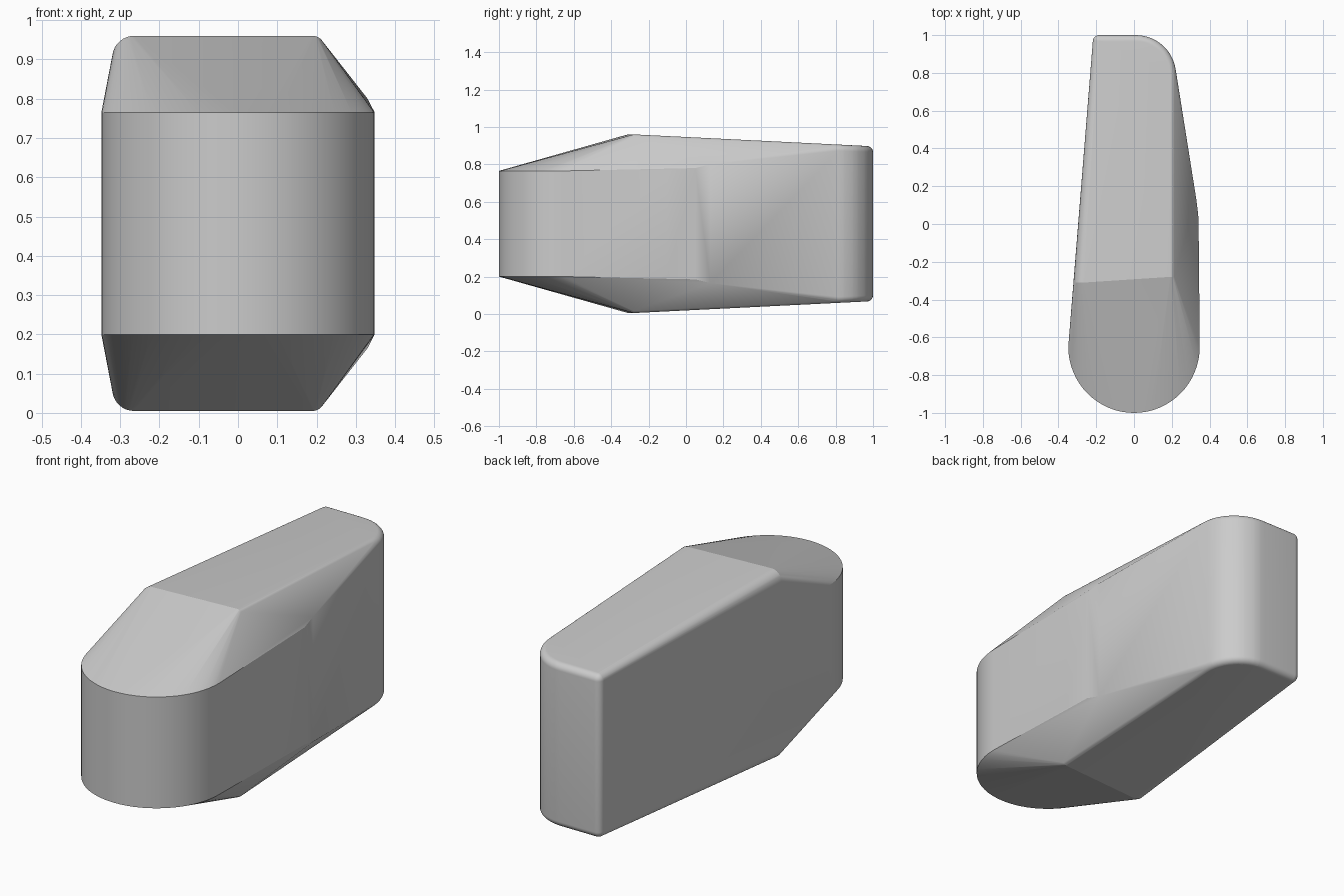
import bpy, bmesh
from math import radians, sin, cos, pi
from mathutils import Vector

cube = bpy.data.objects.get("Cube")
if cube:
    bpy.data.objects.remove(cube, do_unlink=True)

HEIGHT = 0.965
points = []


def add(x, y, z):
    """Add a point and its mirror about the mid height."""
    points.append(Vector((x, y, z)))
    points.append(Vector((x, y, HEIGHT - z)))


def disc(x, y, z, r, steps=36):
    """Rounded corner that stays crisp along y."""
    for i in range(steps):
        a = 2 * pi * i / steps
        add(x + r * cos(a), y, z + r * sin(a))


def ball(x, y, z, r, steps=32):
    """Corner rounded in every direction."""
    for i in range(steps // 4 + 1):
        e = 2 * pi * i / steps
        for j in range(steps):
            a = 2 * pi * j / steps
            add(x + r * cos(e) * cos(a), y + r * cos(e) * sin(a), z + r * sin(e))


# Round nose with a sharp rim
for i in range(33):
    a = pi + pi * i / 32
    add(0.348 * cos(a), -0.65 + 0.35 * sin(a), 0.765)

# Ridge across the top, soft at both ends
disc(-0.265, -0.31, 0.905, 0.055)
disc(0.19, -0.28, 0.93, 0.03)

# Bulge in the left wall below the long chamfer
add(0.343, -0.1, 0.768)
add(0.34, 0.05, 0.78)
add(0.33, 0.13, 0.80)

# Rear end: one tight corner and one wide corner
ball(-0.185, 0.967, 0.865, 0.033)
for i in range(13):
    a = pi / 2 * i / 12
    y = 0.787 + 0.18 * sin(a)
    ball(0.01 + 0.18 * cos(a), y, 0.865 + 0.05 * (0.967 - y), 0.033)

# Wrap all the corners in one convex skin
bm = bmesh.new()
for p in points:
    bm.verts.new(p)
bmesh.ops.remove_doubles(bm, verts=bm.verts, dist=0.0005)
bmesh.ops.convex_hull(bm, input=bm.verts)
loose = [v for v in bm.verts if not v.link_faces]
bmesh.ops.delete(bm, geom=loose, context="VERTS")
bmesh.ops.dissolve_limit(bm, angle_limit=radians(0.3), verts=bm.verts, edges=bm.edges)
bmesh.ops.recalc_face_normals(bm, faces=bm.faces)
mesh = bpy.data.meshes.new("wedge_body")
bm.to_mesh(mesh)
bm.free()
body = bpy.data.objects.new("wedge_body", mesh)
bpy.context.collection.objects.link(body)

# Plain grey finish
grey = bpy.data.materials.new("plain_grey")
grey.use_nodes = True
colour = (0.6, 0.6, 0.6, 1)
grey.diffuse_color = colour
grey.node_tree.nodes["Principled BSDF"].inputs["Base Color"].default_value = colour
mesh.materials.append(grey)

bpy.ops.object.select_all(action="DESELECT")
body.select_set(True)
bpy.context.view_layer.objects.active = body
bpy.ops.object.shade_smooth_by_angle(angle=radians(15))
